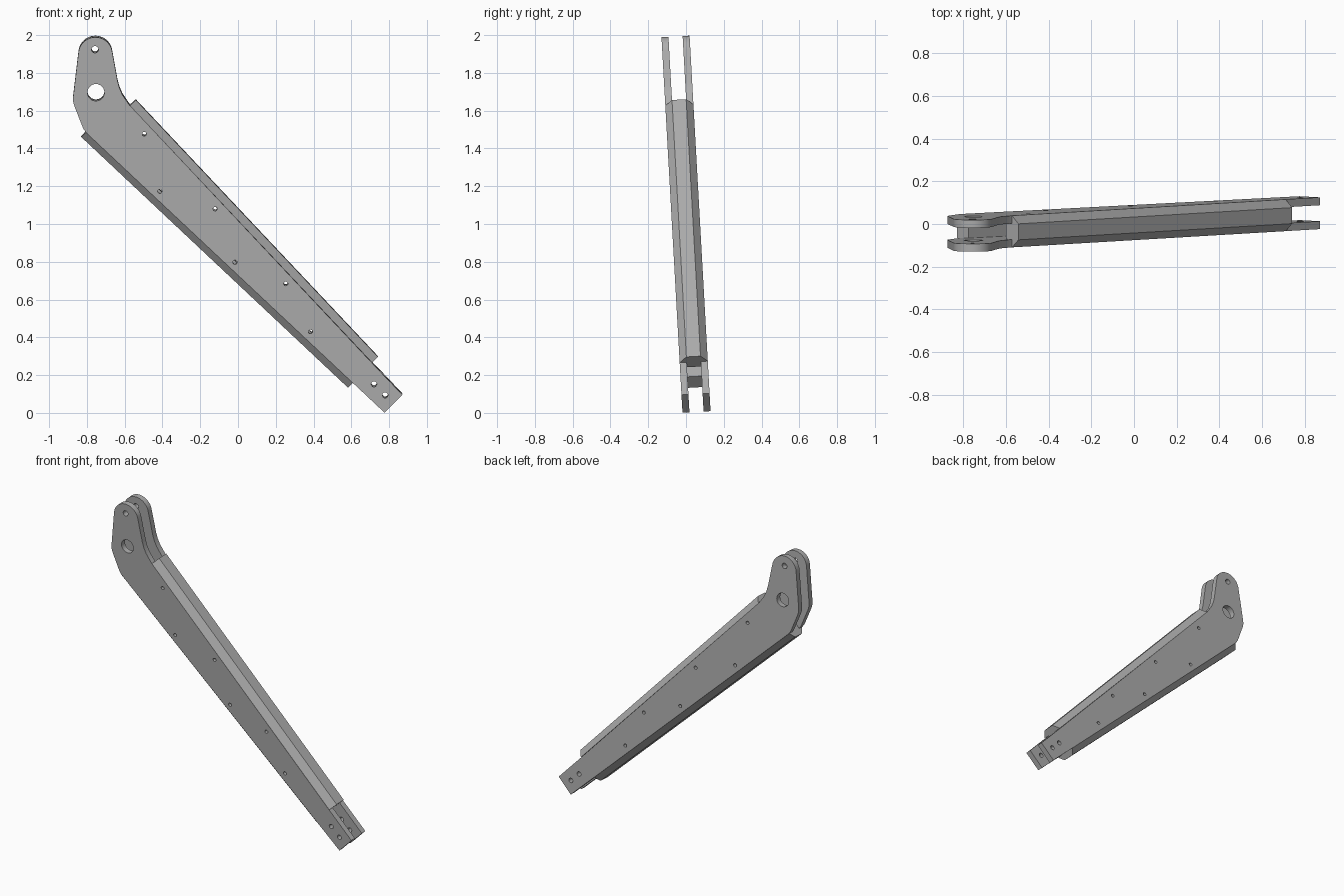
import bpy, bmesh, math
from mathutils import Matrix, Vector

cube = bpy.data.objects.get("Cube")
if cube:
    bpy.data.objects.remove(cube, do_unlink=True)

GAP, THICK = 0.075, 0.037          # space between plates, plate thickness
HALF = GAP / 2 + THICK
TILT = math.radians(3.2)           # the arm leans forward
FRAME = Matrix.Translation((0, 0.056, 0)) @ Matrix.Rotation(math.pi / 2 + TILT, 4, 'X')

steel = bpy.data.materials.new("grey steel")
steel.use_nodes = True
COLOUR = (0.42, 0.42, 0.42, 1)
steel.diffuse_color = COLOUR
steel.node_tree.nodes["Principled BSDF"].inputs["Base Color"].default_value = COLOUR


def arc(cx, cy, r, start, end, n):
    angles = [math.radians(start + (end - start) * i / n) for i in range(n + 1)]
    return [(cx + r * math.cos(a), cy + r * math.sin(a)) for a in angles]


def add_mesh(name, bm):
    bmesh.ops.recalc_face_normals(bm, faces=bm.faces)
    mesh = bpy.data.meshes.new(name)
    bm.to_mesh(mesh)
    bm.free()
    mesh.materials.append(steel)
    obj = bpy.data.objects.new(name, mesh)
    bpy.context.collection.objects.link(obj)
    bpy.ops.object.select_all(action='DESELECT')
    obj.select_set(True)
    bpy.context.view_layer.objects.active = obj
    bpy.ops.object.shade_smooth_by_angle(angle=math.radians(25))


# Side plate outline: tapered arm, square foot, rounded head
outline = [(0.776, 0.005), (0.87, 0.1), (0.71, 0.268), (-0.573, 1.634),
           (-0.594, 1.664), (-0.612, 1.691), (-0.628, 1.728), (-0.638, 1.765)]
outline += arc(-0.755, 1.906, 0.09, 10, 172, 18)
outline += [(-0.873, 1.677), (-0.873, 1.656), (-0.866, 1.63), (-0.82, 1.513),
            (-0.805, 1.491)]

# Holes: pivot, head pin, foot bolts, rivets
holes = [(-0.752, 1.703, 0.045), (-0.757, 1.931, 0.018),
         (0.72, 0.157, 0.015), (0.779, 0.098, 0.015)]
holes += [(x, z, 0.011) for x, z in [(-0.496, 1.483), (-0.414, 1.179), (-0.121, 1.086),
                                     (-0.016, 0.803), (0.253, 0.689), (0.383, 0.435)]]


def side_plate(name, offset):
    curve = bpy.data.curves.new(name + "_profile", 'CURVE')
    curve.dimensions, curve.fill_mode, curve.extrude = '2D', 'BOTH', THICK / 2
    loops = [outline] + [arc(x, z, r, 0, 345, 23) for x, z, r in holes]
    for loop in loops:
        spline = curve.splines.new('POLY')
        spline.points.add(len(loop) - 1)
        for point, (x, z) in zip(spline.points, loop):
            point.co = (x, z, 0, 1)
        spline.use_cyclic_u = True
    helper = bpy.data.objects.new(name + "_profile", curve)
    bpy.context.collection.objects.link(helper)
    bpy.context.view_layer.update()
    flat = helper.evaluated_get(bpy.context.evaluated_depsgraph_get())
    mesh = bpy.data.meshes.new_from_object(flat)
    bm = bmesh.new()
    bm.from_mesh(mesh)
    bpy.data.objects.remove(helper, do_unlink=True)
    bpy.data.curves.remove(curve)
    bpy.data.meshes.remove(mesh)
    bmesh.ops.remove_doubles(bm, verts=bm.verts, dist=0.0001)
    for face in bm.faces:
        face.smooth = False
        face.material_index = 0
    bm.transform(FRAME @ Matrix.Translation((0, 0, offset)))
    add_mesh(name, bm)


def spacer_bar(name, start, end, side):
    # Bar between the plates, whose chamfered cap covers the plate edges
    a, b = Vector((*start, 0)), Vector((*end, 0))
    along = (b - a).normalized()
    out = Vector((-along.y, along.x, 0)) * side
    lip, depth, half = 0.042, 0.08, GAP / 2
    section = [(0, half), (-lip, HALF), (-lip, half), (-depth, half)]
    section += [(d, -w) for d, w in reversed(section)]
    bm = bmesh.new()
    face = bm.faces.new([bm.verts.new(a + out * d + Vector((0, 0, w))) for d, w in section])
    ext = bmesh.ops.extrude_face_region(bm, geom=[face])
    moved = [v for v in ext["geom"] if isinstance(v, bmesh.types.BMVert)]
    bmesh.ops.translate(bm, verts=moved, vec=b - a)
    bm.transform(FRAME)
    add_mesh(name, bm)


side_plate("front_plate", (GAP + THICK) / 2)
side_plate("back_plate", -(GAP + THICK) / 2)
spacer_bar("upper_bar", (-0.541, 1.661), (0.741, 0.299), 1)
spacer_bar("lower_bar", (-0.83, 1.465), (0.583, 0.135), -1)
